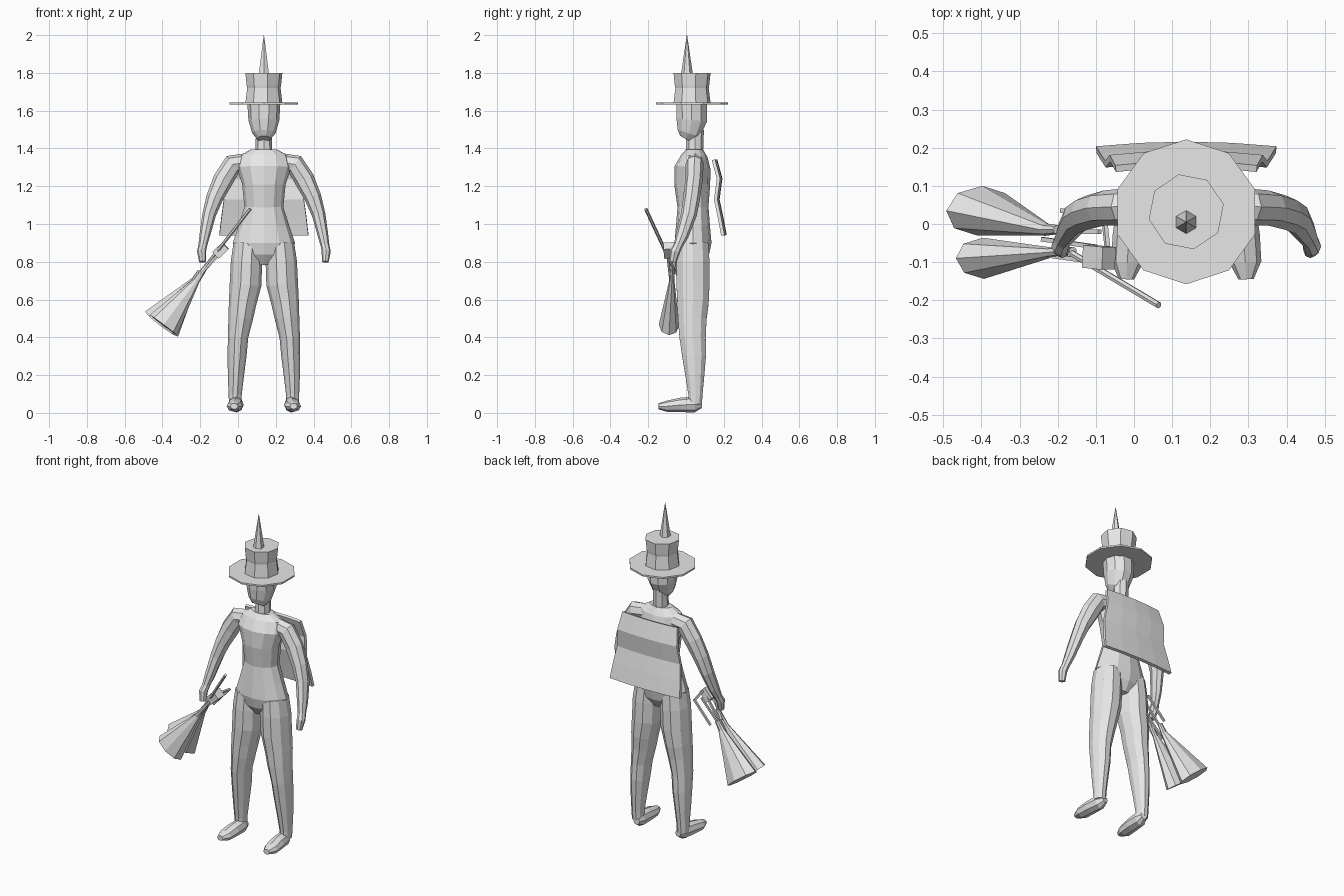
import bpy, bmesh, math
from mathutils import Vector

CX = 0.137  # body centre line
grey = bpy.data.materials.new("plain grey")
grey.diffuse_color = (0.8, 0.8, 0.8, 1)


def finish(name, bm):
    bmesh.ops.recalc_face_normals(bm, faces=bm.faces)
    mesh = bpy.data.meshes.new(name)
    bm.to_mesh(mesh)
    bm.free()
    mesh.materials.append(grey)
    ob = bpy.data.objects.new(name, mesh)
    bpy.context.collection.objects.link(ob)
    return ob


def loft(name, rings, sides=8, hint=(1, 0, 0), turn=0.0):
    """Skin elliptical rings (x, y, z, radius along hint, other radius)."""
    bm = bmesh.new()
    pts = [Vector(r[:3]) for r in rings]
    loops = []
    for i, r in enumerate(rings):
        t = (pts[min(i + 1, len(pts) - 1)] - pts[max(i - 1, 0)]).normalized()
        u = Vector(hint)
        u = (u - t * u.dot(t)).normalized()
        v = t.cross(u)
        loop = []
        for k in range(sides):
            a = turn + 2 * math.pi * k / sides
            loop.append(bm.verts.new(pts[i] + u * r[3] * math.cos(a) + v * r[4] * math.sin(a)))
        loops.append(loop)
    for a, b in zip(loops, loops[1:]):
        for k in range(sides):
            n = (k + 1) % sides
            bm.faces.new((a[k], a[n], b[n], b[k]))
    bm.faces.new(loops[0])
    bm.faces.new(loops[-1])
    return finish(name, bm)


def rod(name, a, b, r, sides=4):
    return loft(name, [(*a, r, r), (*b, r, r)], sides, (0, 1, 0), math.pi / 4)


# Torso, neck and head
loft("torso", [(CX, .04, .785, .045, .05), (CX, .038, .84, .13, .085), (CX, .037, .90, .165, .098),
               (CX, .037, .99, .135, .09), (CX, .037, 1.09, .103, .082), (CX, .033, 1.21, .115, .095),
               (CX, .035, 1.30, .145, .095), (CX, .045, 1.36, .13, .07), (CX, .045, 1.395, .07, .045)], 12)
loft("neck", [(CX, .045, 1.36, .045, .045), (CX, .05, 1.5, .042, .045)], 8)
loft("head", [(CX, -.002, 1.45, .035, .035), (CX, .015, 1.48, .062, .065),
              (CX, .03, 1.55, .082, .085), (CX, .03, 1.635, .087, .085)], 10)

# Tall hat: brim, waisted crown, spike
loft("hat_brim", [(CX, .032, 1.632, .19, .19), (CX, .032, 1.642, .19, .19)], 10, turn=math.pi / 10)
loft("hat_crown", [(CX, .032, 1.64, .1, .1), (CX, .032, 1.72, .09, .09), (CX, .032, 1.735, .093, .093),
                   (CX, .032, 1.80, .1, .1)], 8, turn=.2)
loft("hat_spike", [(CX, .005, 1.795, .031, .031), (CX, .005, 2.0, .001, .001)], 6, turn=math.pi / 6)

# Legs, feet and arms on both sides
for s, side in ((-1, "left"), (1, "right")):
    leg = [(.085, .037, .90, .075, .085), (.092, .037, .80, .083, .092), (.097, .037, .68, .084, .092),
           (.113, .037, .58, .073, .087), (.123, .033, .50, .065, .08), (.137, .035, .40, .054, .073),
           (.142, .043, .30, .05, .066), (.148, .047, .20, .043, .053), (.152, .05, .10, .035, .04),
           (.152, .05, .05, .033, .036)]
    loft(side + "_leg", [(CX + s * x, *r) for x, *r in leg], 10)
    foot = [(.14, .082, .045, .02, .02), (.145, .045, .045, .037, .043), (.15, -.03, .042, .043, .038),
            (.155, -.1, .035, .042, .03), (.157, -.145, .035, .02, .016)]
    loft(side + "_foot", [(CX + s * x, *r) for x, *r in foot], 8)
    arm = [(.09, .05, 1.325, .045, .05), (.165, .045, 1.315, .048, .055), (.215, .042, 1.235, .046, .054),
           (.26, .03, 1.14, .045, .045), (.29, .015, 1.05, .042, .036), (.313, -.02, .94, .034, .028),
           (.324, -.042, .885, .024, .023), (.33, -.058, .855, .027, .024), (.325, -.07, .80, .02, .018)]
    loft(side + "_arm", [(CX + s * x, *r) for x, *r in arm], 8, (0, 1, 0))

# Pleated cape panel on the back
bm = bmesh.new()
rows = []
for z, y, half in ((1.34, .145, .185), (1.24, .172, .2), (1.13, .157, .212), (1.035, .177, .225), (.94, .195, .236)):
    rows.append([bm.verts.new((CX + half * k / 2, y + .012 * (1 - k * k / 4), z)) for k in range(-2, 3)])
for a, b in zip(rows, rows[1:]):
    for k in range(4):
        bm.faces.new((a[k], a[k + 1], b[k + 1], b[k]))
cape = finish("cape", bm)
mod = cape.modifiers.new("thickness", 'SOLIDIFY')
mod.thickness = .018
mod.offset = 0

# Broom: handle, binding block, twigs and two flared bristle bundles
Y = (0, 1, 0)
rod("broom_handle", (.065, -.213, 1.08), (-.2, -.055, .74), .009, 6)
loft("broom_block", [(-.066, -.09, .885, .042, .035), (-.118, -.085, .835, .042, .035)], 4, Y, math.pi / 4)
loft("back_bristles", [(-.2, -.015, .75, .012, .014), (-.23, -.015, .7, .016, .02),
                       (-.405, .035, .47, .066, .11)], 8, Y)
loft("front_bristles", [(-.16, -.07, .79, .01, .012), (-.22, -.075, .7, .014, .018),
                        (-.395, -.09, .465, .054, .09)], 8, Y)
for i, y in enumerate((-.1, -.06)):
    rod("twig_%d" % i, (-.1, y, .85), (-.24, y + .02, .68), .008)
rod("bracket_bar", (-.07, -.06, .88), (-.08, .035, .86), .008)
rod("bracket_upper", (-.08, .03, .86), (-.19, .035, .74), .008)
rod("bracket_lower", (-.09, -.02, .86), (-.21, -.02, .73), .008)
